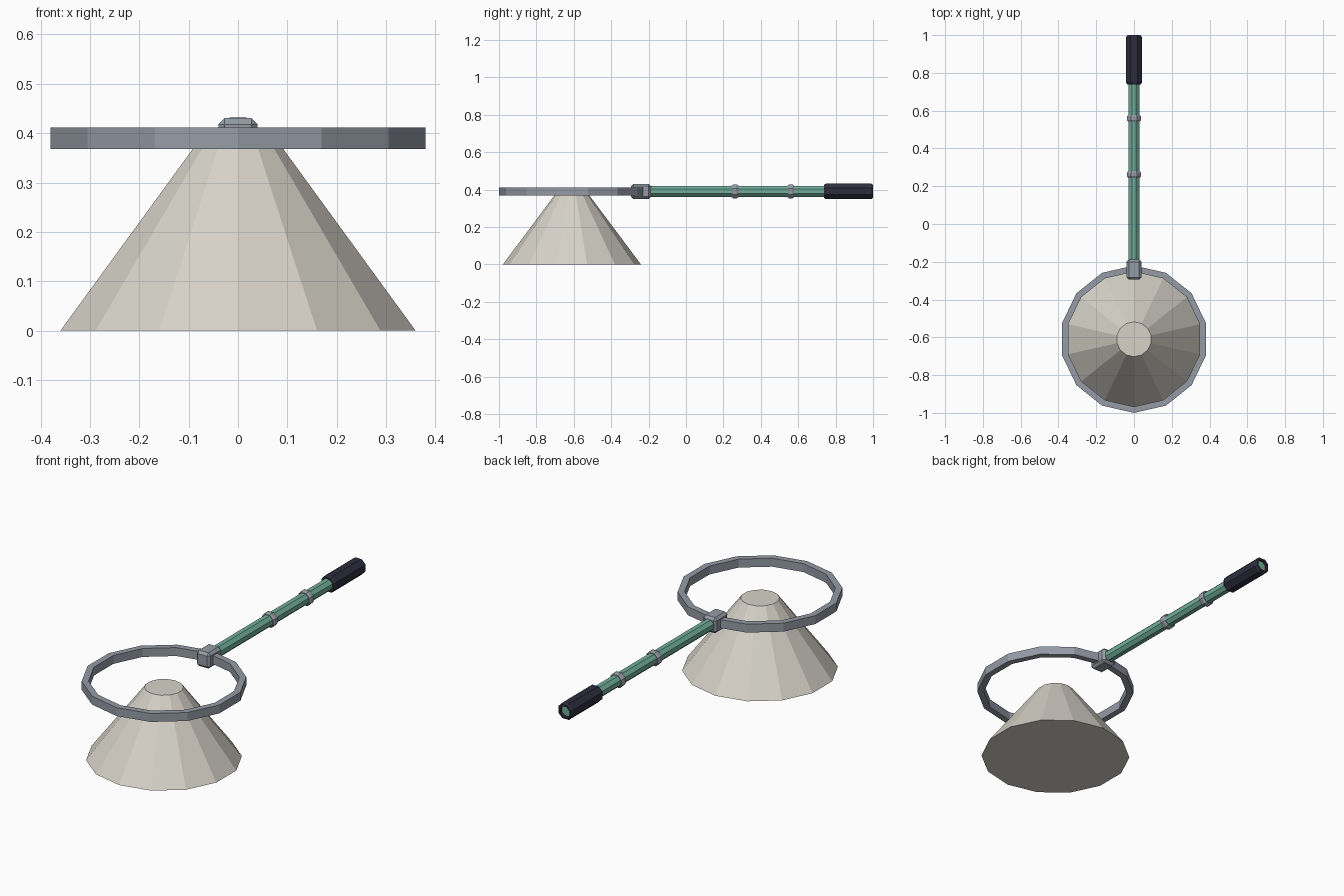
import bpy, bmesh, math
from mathutils import Vector

if "Cube" in bpy.data.objects:
    bpy.data.objects.remove(bpy.data.objects["Cube"])


def material(name, rgb):
    m = bpy.data.materials.new(name)
    m.diffuse_color = (*rgb, 1)
    m.use_nodes = True
    m.node_tree.nodes["Principled BSDF"].inputs["Base Color"].default_value = m.diffuse_color
    return m


METAL = material("grey metal", (0.30, 0.33, 0.38))
TEAL = material("teal paint", (0.17, 0.43, 0.33))
RUBBER = material("dark rubber", (0.026, 0.026, 0.048))
MESH = material("pale netting", (0.68, 0.65, 0.58))
AXIS_Z = 0.39          # height of hoop and pole centre
HOOP_Y = -0.61         # centre of hoop and net


def finish(name, bm, mat):
    bmesh.ops.recalc_face_normals(bm, faces=bm.faces)
    me = bpy.data.meshes.new(name)
    bm.to_mesh(me)
    bm.free()
    me.materials.append(mat)
    ob = bpy.data.objects.new(name, me)
    bpy.context.collection.objects.link(ob)
    return ob


def lathe(name, profile, sides, mat, place, phase, closed=False):
    """Sweep (radius, along) points round an axis; open profiles get end caps."""
    bm = bmesh.new()
    rings = []
    for r, h in profile:
        angles = [2 * math.pi * (k + phase) / sides for k in range(sides)]
        rings.append([bm.verts.new(place(r * math.cos(a), r * math.sin(a), h)) for a in angles])
    pairs = list(zip(rings, rings[1:]))
    if closed:
        pairs.append((rings[-1], rings[0]))
    else:
        bm.faces.new(rings[0])
        bm.faces.new(rings[-1])
    for a, b in pairs:
        for k in range(sides):
            j = (k + 1) % sides
            bm.faces.new((a[k], a[j], b[j], b[k]))
    return finish(name, bm, mat)


def upright(u, v, h):
    return Vector((u, HOOP_Y + v, h))


def along_pole(u, v, h):
    return Vector((u, h, AXIS_Z + v))


# hoop and net: 14 sides, a corner facing front and back
lathe("hoop", [(0.39, 0.368), (0.39, 0.412), (0.357, 0.412), (0.357, 0.368)],
      14, METAL, upright, 0.5, closed=True)
lathe("net", [(0.369, 0), (0.0925, 0.37)], 14, MESH, upright, 0.5)

# pole
lathe("pole", [(0.031, -0.25), (0.031, 0.985)], 8, TEAL, along_pole, 0.5)

# joint bands
for i, y in enumerate((0.262, 0.56)):
    lathe(f"pole_band_{i + 1}",
          [(0.029, y - 0.018), (0.034, y - 0.018), (0.040, y - 0.009),
           (0.040, y + 0.009), (0.034, y + 0.018), (0.029, y + 0.018)],
          8, METAL, along_pole, 0.5, closed=True)

# grip, open at the end
lathe("grip", [(0.029, 0.738), (0.038, 0.738), (0.045, 0.748), (0.045, 0.99),
               (0.038, 1.0), (0.029, 1.0)],
      8, RUBBER, along_pole, 0.5, closed=True)

# chamfered socket joining pole to hoop
bm = bmesh.new()
bmesh.ops.create_cube(bm, size=1)
for v in bm.verts:
    v.co = Vector((v.co.x * 0.08, v.co.y * 0.108 - 0.241, v.co.z * 0.082 + AXIS_Z))
bmesh.ops.bevel(bm, geom=bm.edges[:], offset=0.013, segments=1, affect='EDGES')
finish("socket", bm, METAL)
